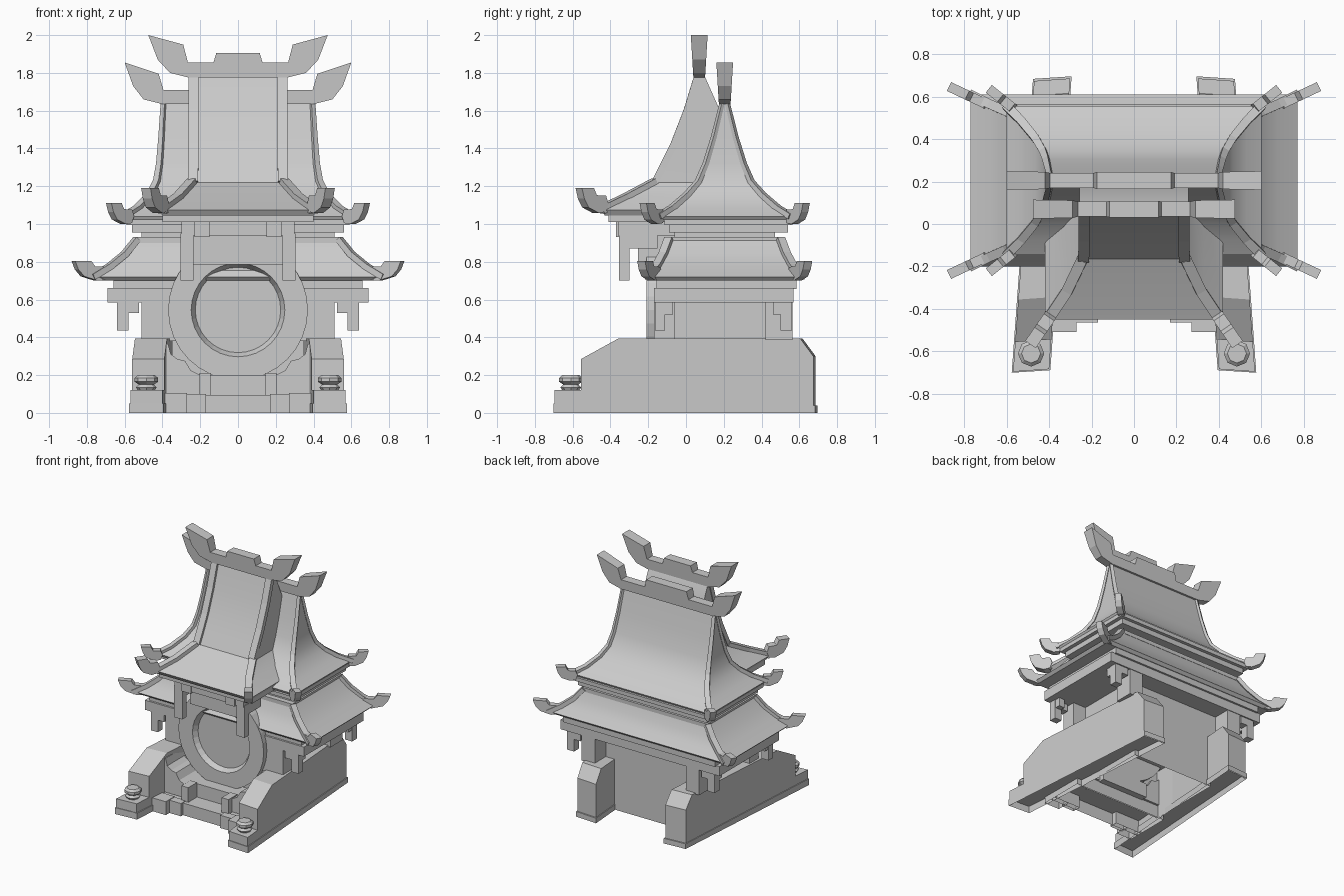
import bpy, bmesh, math
from mathutils import Vector

cube = bpy.data.objects.get("Cube")
if cube:
    bpy.data.objects.remove(cube, do_unlink=True)

GREY = 0.6
stone = bpy.data.materials.new("plain grey")
stone.use_nodes = True
stone.diffuse_color = (GREY, GREY, GREY, 1)
stone.node_tree.nodes["Principled BSDF"].inputs["Base Color"].default_value = (GREY, GREY, GREY, 1)
CY = 0.205  # y of the hall centre


def finish(name, bm, smooth=False):
    bmesh.ops.recalc_face_normals(bm, faces=bm.faces)
    # Parts standing on the ground are open underneath
    floor = [f for f in bm.faces if all(v.co.z < .001 for v in f.verts)]
    bmesh.ops.delete(bm, geom=floor, context='FACES_ONLY')
    mesh = bpy.data.meshes.new(name)
    bm.to_mesh(mesh)
    bm.free()
    mesh.materials.append(stone)
    ob = bpy.data.objects.new(name, mesh)
    bpy.context.collection.objects.link(ob)
    if smooth:
        bpy.ops.object.select_all(action='DESELECT')
        ob.select_set(True)
        bpy.context.view_layer.objects.active = ob
        bpy.ops.object.shade_smooth_by_angle(angle=math.radians(32))
    return ob


def skin(name, rings, smooth=False, loop=False):
    """Bridge equal rings of points; cap the ends unless looped."""
    bm = bmesh.new()
    vs = [[bm.verts.new(p) for p in r] for r in rings]
    n = len(vs[0])
    pairs = list(zip(vs, vs[1:])) + ([(vs[-1], vs[0])] if loop else [])
    for a, b in pairs:
        for i in range(n):
            bm.faces.new((a[i], a[(i + 1) % n], b[(i + 1) % n], b[i]))
    if not loop:
        bm.faces.new(vs[0])
        bm.faces.new(vs[-1])
    return finish(name, bm, smooth)


def box(name, x0, x1, y0, y1, z0, z1):
    return skin(name, [[(x0, y0, z), (x1, y0, z), (x1, y1, z), (x0, y1, z)] for z in (z0, z1)])


def pair(name, x0, x1, *rest):
    box("left_" + name, x0, x1, *rest)
    box("right_" + name, -x1, -x0, *rest)


def roof(name, rows):
    """Loft of rectangles given as half width, front y, back y, z."""
    return skin(name, [[(-x, a, z), (x, a, z), (x, b, z), (-x, b, z)] for x, a, b, z in rows], True)


def rib(name, pts, w, h, taper=1):
    """Square bar lying on a path, scaled by taper at its last point."""
    pts = [Vector(p) for p in pts]
    flat = Vector((pts[-1].x - pts[0].x, pts[-1].y - pts[0].y, 0)).normalized()
    side = Vector((-flat.y, flat.x, 0))
    rings = []
    for i, p in enumerate(pts):
        k = 1 + (taper - 1) * i / (len(pts) - 1)
        t = (pts[min(i + 1, len(pts) - 1)] - pts[max(i - 1, 0)]).normalized()
        up = t.cross(side)
        up *= -k if up.z < 0 else k
        rings.append([p - side * w * k - up * h, p + side * w * k - up * h,
                      p + side * w * k + up * h, p - side * w * k + up * h])
    skin(name, rings)


def tip(name, origin, direction, length, height, w):
    """Upturned eave end: a hooked outline extruded sideways."""
    outline = [(-.1, .35), (0, 0), (.3, -.05), (.72, .18), (.9, .55), (1, 1),
               (.5, 1), (.38, .7), (0, .68)]
    o = Vector(origin)
    d = Vector(direction).normalized()
    side = Vector((-d.y, d.x, 0))
    skin(name, [[o + d * s * length + Vector((0, 0, z * height)) + side * k * w
                 for s, z in outline] for k in (-1, 1)])


def ridge(name, y, half):
    """Ridge beam with raised centre and horned ends, wider at the top."""
    full = half + [(-x, z) for x, z in reversed(half)]
    low = min(z for x, z in half)
    skin(name, [[(x, y + k * (.031 + .06 * (z - low)), z) for x, z in full] for k in (-1, 1)])


# Sloping side walls, splayed towards the front
wall = [(-.69, 0), (-.69, .12), (-.55, .12), (-.55, .285), (-.35, .395),
        (.61, .395), (.68, .3), (.68, 0)]
foot = [(-.695, 0), (-.695, .05), (.69, .04), (.69, 0)]
for s, tag in ((1, "left"), (-1, "right")):
    for part, prof, g in (("side_wall", wall, 0), ("wall_footing", foot, .006)):
        inner = [(s * (.35 - .0725 * y - g), y + .006, z) for y, z in prof]
        outer = [(s * (.52 - .0725 * y + g), y - .006, z) for y, z in prof]
        skin(tag + "_" + part, [inner, outer])
    # Small turned ornament on the wall front
    lathe = [(.045, .12), (.055, .135), (.04, .15), (.062, .165), (.062, .185), (.045, .2), (.03, .2)]
    skin(tag + "_ornament", [[(s * .485 + r * math.cos(a * math.pi / 4), -.61 + r * math.sin(a * math.pi / 4), z)
                              for a in range(8)] for r, z in lathe])

# Hall body between four corner pillars
box("hall_body", -.4, .4, -.17, .43, .38, .6)
box("hall_base", -.35, .35, -.16, .43, 0, .385)
pair("front_pillar", .395, .51, -.17, -.06, .385, .6)
pair("back_pillar", .395, .51, .42, .565, .385, .6)

# Round gate: ring with bevelled opening and a recessed disc
GZ = .545
section = [(.37, -.21), (.248, -.21), (.222, -.165), (.222, -.1), (.37, -.1)]
circle = [2 * math.pi * i / 32 for i in range(32)]
skin("gate_ring", [[(r * math.cos(a), y, GZ + r * math.sin(a)) for r, y in section] for a in circle], False, True)
skin("gate_disc", [[(.24 * math.cos(a), y, GZ + .24 * math.sin(a)) for a in circle] for y in (-.172, -.1)])

# Front terrace and scroll supports
box("terrace_floor", -.4, .4, -.44, -.15, 0, .095)
box("gate_step", -.2, .2, -.3, -.1, .09, .2)
pair("terrace_corner", .27, .4, -.51, -.4, 0, .105)
pair("terrace_inset", .17, .28, -.465, -.4, 0, .1)
pair("gate_post", .145, .205, -.41, -.3, .095, .21)
scroll = [(.41, .1), (.41, .37), (.37, .365), (.355, .31), (.32, .285), (.28, .275), (.25, .225), (.2, .2), (.2, .1)]
for s, tag in ((1, "left"), (-1, "right")):
    skin(tag + "_scroll_support", [[(s * x, y, z) for x, z in scroll] for y in (-.37, -.14)])

# Beams and hanging brackets below the lower roof
box("lower_beam", -.69, .69, -.17, .57, .585, .66)
box("lower_beam_cap", -.66, .66, -.155, .585, .655, .705)
for y0, y1, m0, m1, tag in ((-.165, -.11, -.11, -.07, "front"), (.5, .56, .46, .5, "back")):
    pair(tag + "_hanging_post", .58, .64, y0, y1, .435, .59)
    pair(tag + "_bracket_side", .525, .58, y0, y1, .53, .59)
    pair(tag + "_bracket_inner", .585, .635, m0, m1, .52, .59)

# Lower and main roofs with hip ribs and upturned tips
lower = [(.75, .385, .7), (.77, .405, .72), (.68, .36, .775), (.6, .325, .84), (.535, .295, .92)]
upper = [(.585, .34, 1.02), (.6, .35, 1.04), (.53, .28, 1.085), (.465, .2, 1.155), (.43, .14, 1.225),
         (.415, .1, 1.32), (.405, .058, 1.46), (.395, .014, 1.64)]
for name, rows, tx, ty, z, length, height, slope, thin in (
        ("lower", lower, .7, .362, .705, .19, .1, .47, 1),
        ("main", upper, .575, .345, 1.005, .14, .105, .8, .55)):
    roof(name + "_roof", [(x, CY - y, CY + y, z0) for x, y, z0 in rows])
    for sx, a in ((1, "left"), (-1, "right")):
        for sy, b in ((-1, "front"), (1, "back")):
            label = "_".join((name, a, b))
            rib(label + "_hip", [(sx * x, CY + sy * y, z0) for x, y, z0 in rows[1:]], .022, .016, thin)
            tip(label + "_tip", (sx * tx, CY + sy * ty, z), (sx, sy * slope, 0), length, height, .023)

# Stepped neck between the two roofs
box("neck", -.54, .54, -.1, .51, .9, .93)
box("neck_wall", -.51, .51, -.06, .47, .92, .97)
box("upper_beam", -.56, .56, -.09, .54, .955, 1)
box("upper_beam_cap", -.59, .59, -.115, .565, .995, 1.025)

# Porch roof with skirt, ribs and tips
porch = [(.4, -.43, 1.045), (.42, -.45, 1.075), (.33, -.315, 1.14), (.258, -.165, 1.22), (.256, -.125, 1.3),
         (.256, -.065, 1.42), (.256, .005, 1.6), (.256, .06, 1.78)]
roof("porch_roof", [(x, y, .1 if z > 1.7 else .18, z) for x, y, z in porch])
for s, tag in ((1, "left"), (-1, "right")):
    rib(tag + "_porch_rib", [(s * (x - .02), y, z) for x, y, z in porch[3:]], .026, .018)
    rib(tag + "_porch_hip", [(s * (x - .015), y, z) for x, y, z in porch[1:4]], .026, .022)
    tip(tag + "_porch_tip", (s * .4, -.44, 1.065), (s * .55, -.8, 0), .155, .125, .03)

# Porch beams and hanging posts
box("porch_beam_cap", -.4, .4, -.41, .0, 1.01, 1.05)
box("porch_beam", -.3, .3, -.36, .0, .94, 1.015)
box("porch_panel", -.24, .24, -.255, .0, .785, .95)
pair("porch_bracket", .15, .23, -.37, -.3, .93, 1.012)
pair("porch_arm", .235, .305, -.33, -.15, .87, .95)
pair("porch_post", .235, .305, -.355, -.3, .7, .95)

# Ridge beams
ridge("main_ridge", .205, [(-.4, 1.635), (-.5, 1.66), (-.555, 1.73), (-.6, 1.855), (-.42, 1.795), (-.395, 1.71),
                           (-.19, 1.71), (-.175, 1.77)])
ridge("porch_ridge", .07, [(-.26, 1.775), (-.36, 1.8), (-.425, 1.87), (-.475, 2), (-.29, 1.95), (-.265, 1.855),
                           (-.13, 1.855), (-.115, 1.905)])
